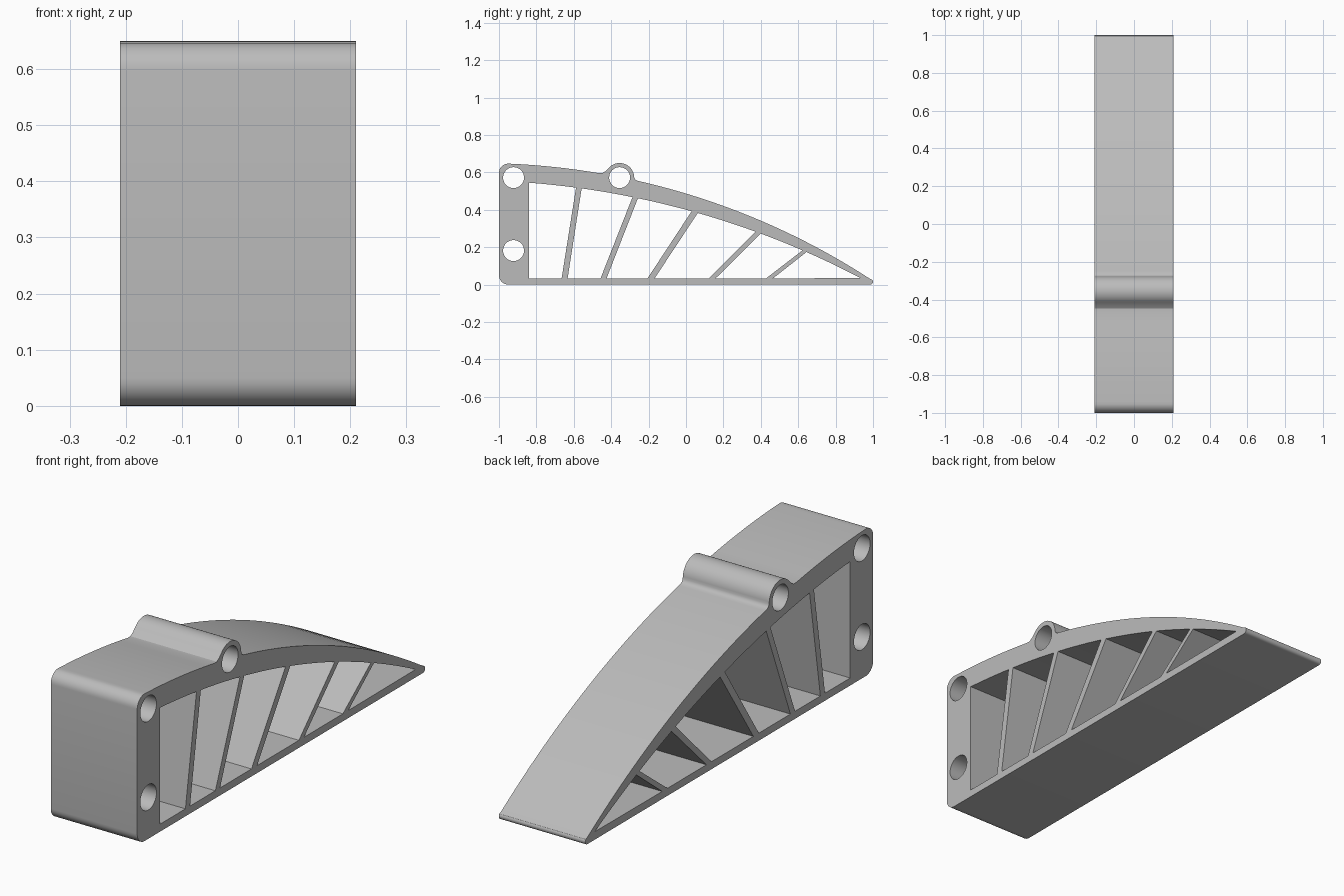
import bpy
from math import cos, sin, radians, sqrt
from mathutils import Matrix

cube = bpy.data.objects.get("Cube")
if cube:
    bpy.data.objects.remove(cube)

HALF_WIDTH = 0.21


def arc_height(a, b, c):
    """Height function of the upper arc of the circle through three points."""
    (ax, ay), (bx, by), (cx, cy) = a, b, c
    d = 2 * (ax * (by - cy) + bx * (cy - ay) + cx * (ay - by))
    sa, sb, sc = (p[0] ** 2 + p[1] ** 2 for p in (a, b, c))
    ux = (sa * (by - cy) + sb * (cy - ay) + sc * (ay - by)) / d
    uy = (sa * (cx - bx) + sb * (ax - cx) + sc * (bx - ax)) / d
    r2 = (ax - ux) ** 2 + (ay - uy) ** 2
    return lambda y: uy + sqrt(r2 - (y - ux) ** 2)


def along(height, start, end, steps):
    ys = [start + (end - start) * i / steps for i in range(steps + 1)]
    return [(y, height(y)) for y in ys]


def circle(cy, cz, r, start=0, end=360, steps=16):
    angles = [radians(start + (end - start) * i / steps) for i in range(steps + 1)]
    return [(cy + r * cos(a), cz + r * sin(a)) for a in angles]


outer = arc_height((-0.955, 0.647), (-0.25, 0.553), (0.985, 0.03))
inner = arc_height((-0.842, 0.545), (0.045, 0.388), (0.933, 0.035))
BOSS = (-0.355, 0.572)

# Outer profile: rounded heel, curved back with a pin boss, blunt tip
outline = circle(-0.95, 0.05, 0.05, 270, 180, 8)
outline += circle(-0.95, 0.597, 0.05, 180, 95, 8)
outline += along(outer, -0.94, -0.465, 8)
outline += [(-0.447, 0.596), (-0.43, 0.607)]
outline += circle(*BOSS, 0.078, 138, 0, 18)
outline += [(-0.272, 0.562), (-0.263, 0.556)]
outline += along(outer, -0.25, 0.985, 24)
outline += circle(0.985, 0.015, 0.015, 45, -90, 6)

# Pin holes
loops = [outline]
for centre in ((-0.922, 0.572), (-0.922, 0.182), BOSS):
    loops.append(circle(*centre, 0.056, steps=32)[:-1])

# Pockets between slanted ribs: (bottom left, bottom right, top left, top right)
FLOOR = 0.033
ribs = [(-0.665, -0.633, -0.588, -0.558), (-0.457, -0.425, -0.286, -0.257),
        (-0.206, -0.168, 0.03, 0.063), (0.123, 0.158, 0.372, 0.40),
        (0.428, 0.465, 0.623, 0.644)]
bottom_start = top_start = -0.84
for bl, br, tl, tr in ribs:
    loops.append([(bottom_start, FLOOR), (bl, FLOOR)] + along(inner, tl, top_start, 6))
    bottom_start, top_start = br, tr
loops.append([(bottom_start, FLOOR)] + along(inner, 0.933, top_start, 6))

# Extrude the filled profile across the width
curve = bpy.data.curves.new("profile", "CURVE")
curve.dimensions = "2D"
curve.fill_mode = "BOTH"
curve.extrude = HALF_WIDTH
for points in loops:
    spline = curve.splines.new("POLY")
    spline.points.add(len(points) - 1)
    for point, (y, z) in zip(spline.points, points):
        point.co = (y, z, 0, 1)
    spline.use_cyclic_u = True

body = bpy.data.objects.new("ribbed_wedge_body", curve)
bpy.context.collection.objects.link(body)
body.matrix_world = Matrix(((0, 0, 1, 0), (1, 0, 0, 0), (0, 1, 0, 0), (0, 0, 0, 1)))
bpy.ops.object.select_all(action="DESELECT")
body.select_set(True)
bpy.context.view_layer.objects.active = body
bpy.ops.object.convert(target="MESH")
body = bpy.context.object
bpy.ops.object.transform_apply(location=True, rotation=True, scale=True)

# Weld caps to walls and make normals consistent
bpy.ops.object.mode_set(mode="EDIT")
bpy.ops.mesh.select_all(action="SELECT")
bpy.ops.mesh.remove_doubles(threshold=0.0001)
bpy.ops.mesh.normals_make_consistent(inside=False)
bpy.ops.object.mode_set(mode="OBJECT")
bpy.ops.object.shade_smooth_by_angle(angle=radians(30))

# Plain grey finish
grey = bpy.data.materials.new("light_grey")
grey.use_nodes = True
colour = (0.5, 0.5, 0.5, 1)
grey.diffuse_color = colour
grey.node_tree.nodes["Principled BSDF"].inputs["Base Color"].default_value = colour
body.data.materials.clear()
body.data.materials.append(grey)
